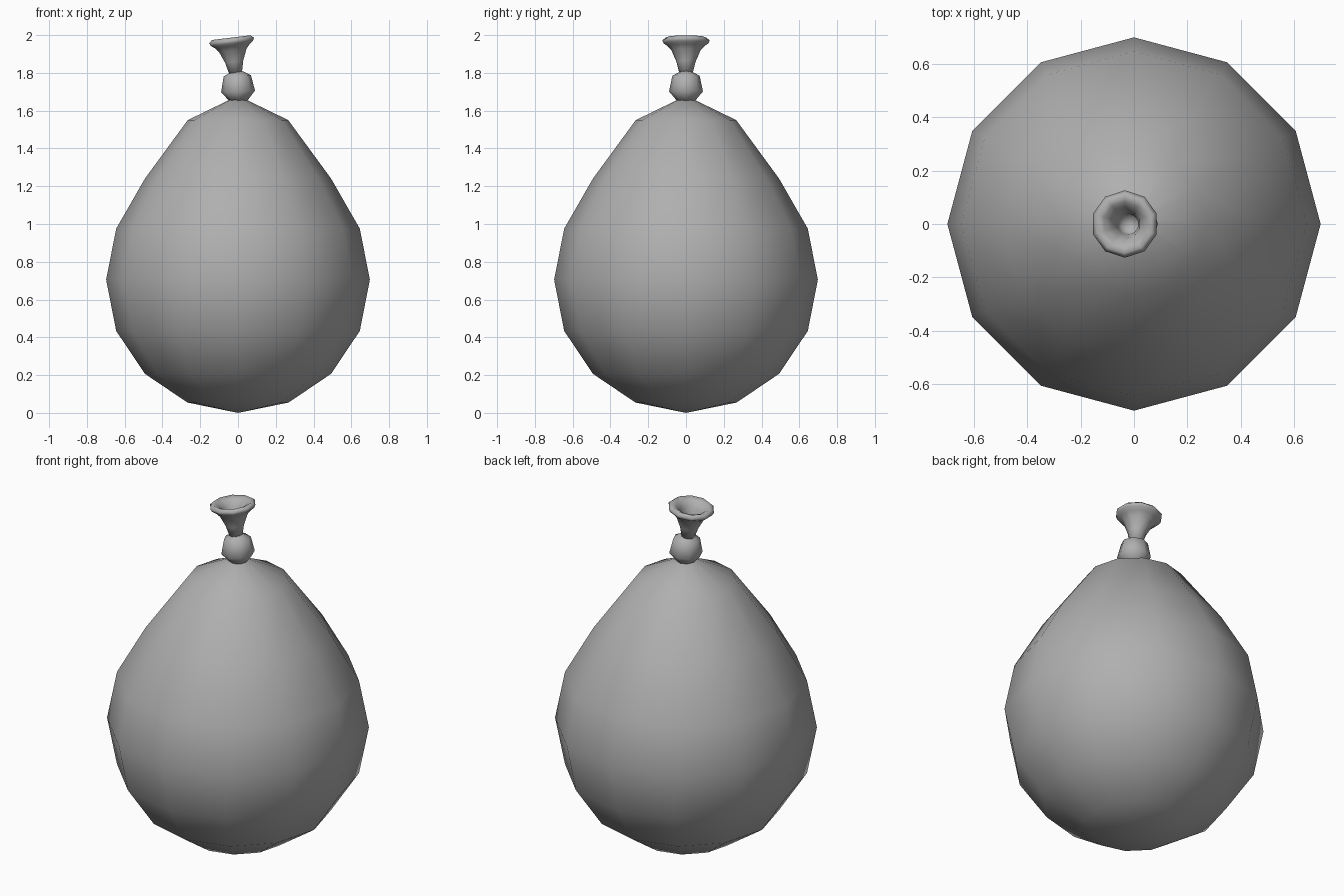
import bpy, bmesh
from math import cos, sin, pi, radians

if "Cube" in bpy.data.objects:
    bpy.data.objects.remove(bpy.data.objects["Cube"], do_unlink=True)

rubber = bpy.data.materials.new("grey_rubber")
rubber.use_nodes = True
grey = (0.43, 0.43, 0.43, 1)
rubber.diffuse_color = grey
rubber.node_tree.nodes["Principled BSDF"].inputs["Base Color"].default_value = grey


def lathe(name, profile, sides, location=(0, 0, 0), tilt=0, start=0):
    """Turn a (radius, height) profile, closed on the axis at both ends."""
    bm = bmesh.new()
    rings = []
    for r, z in profile:
        if r == 0:
            rings.append([bm.verts.new((0, 0, z))] * sides)
        else:
            angles = [start + 2 * pi * i / sides for i in range(sides)]
            rings.append([bm.verts.new((r * cos(a), r * sin(a), z)) for a in angles])
    for low, high in zip(rings, rings[1:]):
        for i in range(sides):
            j = (i + 1) % sides
            corners = dict.fromkeys((low[i], low[j], high[j], high[i]))
            bm.faces.new(list(corners))
    bmesh.ops.recalc_face_normals(bm, faces=bm.faces)
    for face in bm.faces:
        face.smooth = True
    mesh = bpy.data.meshes.new(name)
    bm.to_mesh(mesh)
    bm.free()
    mesh.materials.append(rubber)
    obj = bpy.data.objects.new(name, mesh)
    obj.location = location
    obj.rotation_euler.y = radians(tilt)
    bpy.context.collection.objects.link(obj)


# Pear-shaped body
lathe("balloon_body", [
    (0, 0), (0.268, 0.055), (0.493, 0.207), (0.645, 0.434), (0.698, 0.705),
    (0.645, 0.975), (0.493, 1.24), (0.266, 1.55), (0.05, 1.655), (0, 1.66)], 12)

# Tied knot
lathe("knot", [
    (0, -0.007), (0.045, -0.003), (0.09, 0.05), (0.072, 0.133), (0.025, 0.158),
    (0, 0.159)], 8, (0.003, 0, 1.652), -3)

# Flared, tilted mouth with a rolled lip and a hollow throat
lathe("flared_mouth", [
    (0, 0), (0.036, 0), (0.051, 0.06), (0.077, 0.12), (0.098, 0.143), (0.118, 0.157),
    (0.126, 0.173), (0.108, 0.188), (0.082, 0.176), (0.055, 0.145), (0.04, 0.08),
    (0.033, 0.02), (0, 0.02)], 10, (-0.013, 0, 1.8), -7, pi / 2)
